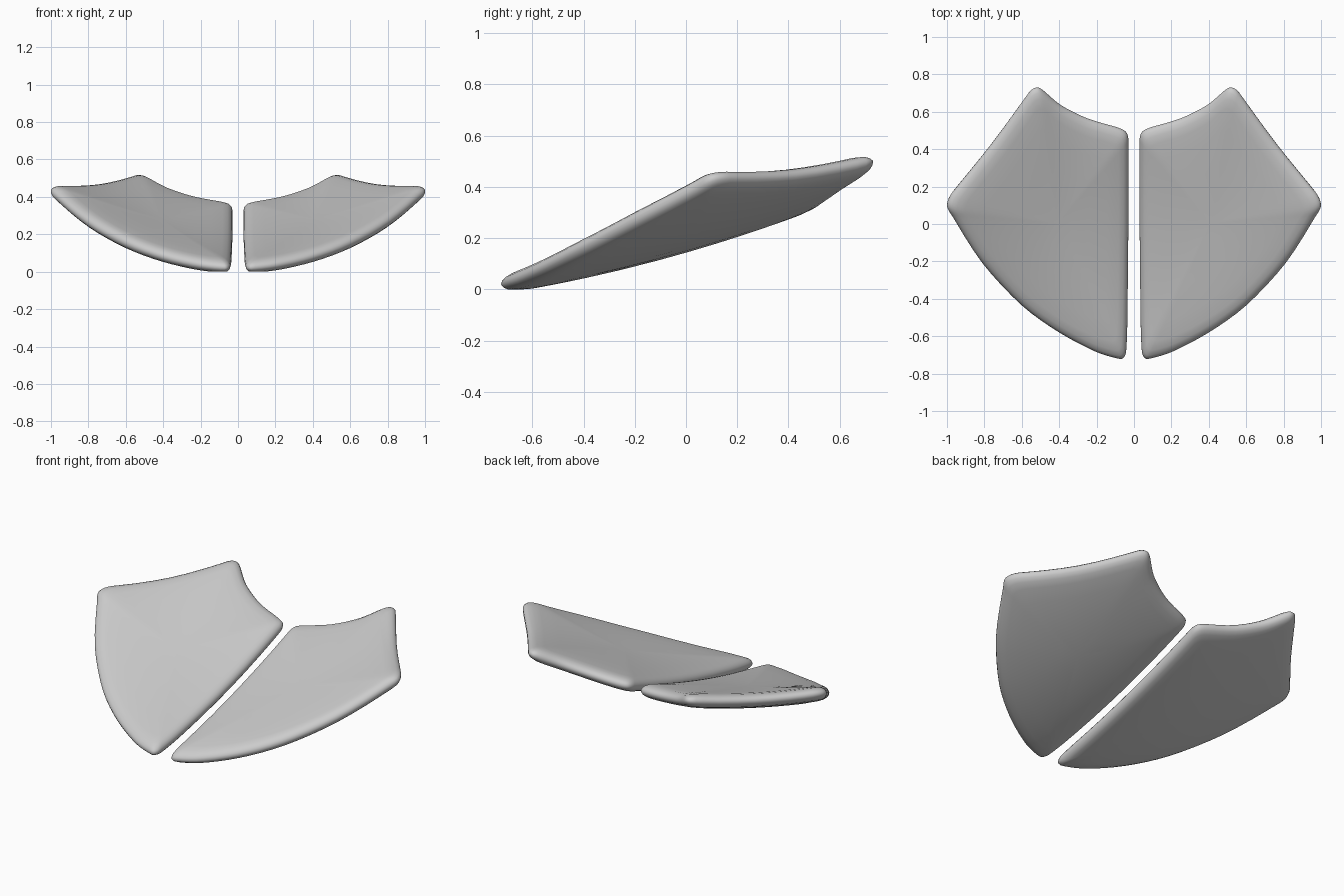
import bpy
import bmesh
from mathutils import Vector

if "Cube" in bpy.data.objects:
    bpy.data.objects.remove(bpy.data.objects["Cube"], do_unlink=True)

grey = bpy.data.materials.new("plain grey")
grey.use_nodes = True
colour = (0.6, 0.6, 0.6, 1)
grey.diffuse_color = colour
grey.node_tree.nodes["Principled BSDF"].inputs["Base Color"].default_value = colour

# Plan outline of one plate, clockwise from the inner back corner
OUTLINE = [(.03, .45), (.045, .495), (.1, .52), (.25, .565), (.39, .635), (.48, .71),
           (.52, .73), (.56, .705), (.76, .43), (.97, .17), (1, .1), (.97, .04),
           (.81, -.21), (.6, -.435), (.4, -.58), (.2, -.685), (.07, -.722),
           (.043, -.69), (.036, -.55), (.03, 0)]
CENTRE = Vector((.42, .02))

# Rim-to-centre rings: scale about the centre, height above and depth below the mid sheet
RINGS = [(.99, .014, .014), (.97, .025, .025), (.93, .036, .034), (.86, .043, .038),
         (.7, .051, .041), (.45, .058, .043), (.2, .06, .044)]


def smooth_loop(points, steps):
    """Closed Catmull-Rom curve, with tangents limited by the shorter neighbour."""
    pts = [Vector(p) for p in points]
    n = len(pts)
    tangents = []
    for i, p in enumerate(pts):
        a, b = pts[i - 1], pts[(i + 1) % n]
        tangents.append((b - a).normalized() * min((p - a).length, (b - p).length))
    result = []
    for i, p in enumerate(pts):
        q, m, k = pts[(i + 1) % n], tangents[i], tangents[(i + 1) % n]
        for s in range(steps):
            t = s / steps
            result.append(p * (2*t**3 - 3*t**2 + 1) + m * (t**3 - 2*t**2 + t)
                          + q * (3*t**2 - 2*t**3) + k * (t**3 - t**2))
    return result


def on_bowl(p, offset):
    """Point on the curved mid sheet, moved along its normal."""
    x, y = p
    z = .181 + .29 * y + .09 * y * y + .226 * x * x
    normal = Vector((-.45 * x, -.29 - .18 * y, 1)).normalized()
    return Vector((x, y, z)) + normal * offset


def build_plate(name, side):
    bm = bmesh.new()
    loop = smooth_loop(OUTLINE, 4)
    n = len(loop)

    def add_vert(p, offset):
        co = on_bowl(p, offset)
        return bm.verts.new((co.x * side, co.y, max(co.z, 0)))

    def ring(scale, offset):
        return [add_vert(CENTRE + (p - CENTRE) * scale, offset) for p in loop]

    rim = ring(1, 0)
    # Upper and lower skins share the rim
    for upper in (True, False):
        previous = rim
        for scale, height, depth in RINGS:
            offset = height if upper else -depth
            current = ring(scale, offset)
            for i in range(n):
                j = (i + 1) % n
                bm.faces.new((previous[i], previous[j], current[j], current[i]))
            previous = current
        hub = add_vert(CENTRE, offset)
        for i in range(n):
            bm.faces.new((previous[i], previous[(i + 1) % n], hub))
    bmesh.ops.recalc_face_normals(bm, faces=bm.faces)
    for face in bm.faces:
        face.smooth = True
    mesh = bpy.data.meshes.new(name)
    bm.to_mesh(mesh)
    bm.free()
    mesh.materials.append(grey)
    bpy.context.collection.objects.link(bpy.data.objects.new(name, mesh))


build_plate("left_plate", 1)
build_plate("right_plate", -1)
